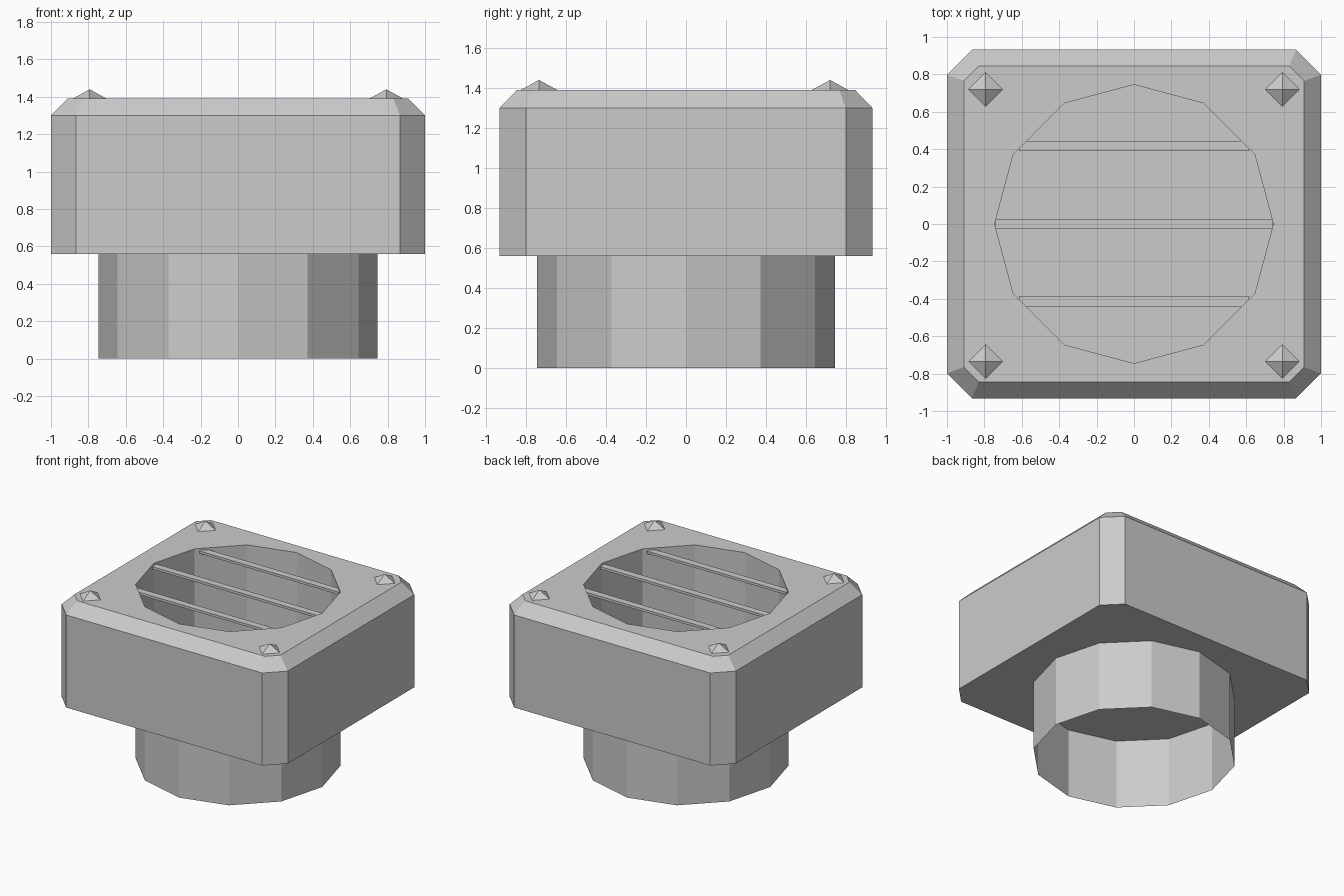
import bpy, bmesh, math

cube = bpy.data.objects.get("Cube")
if cube:
    bpy.data.objects.remove(cube, do_unlink=True)

grey = bpy.data.materials.new("light grey")
colour = (0.6, 0.6, 0.6, 1)
grey.use_nodes = True
grey.diffuse_color = colour
grey.node_tree.nodes["Principled BSDF"].inputs["Base Color"].default_value = colour

BASE, SHOULDER, TOP, RADIUS = 0.56, 1.3, 1.39, 0.745


def finish(name, bm):
    mesh = bpy.data.meshes.new(name)
    bm.to_mesh(mesh)
    bm.free()
    mesh.materials.append(grey)
    obj = bpy.data.objects.new(name, mesh)
    bpy.context.collection.objects.link(obj)


def ring(bm, points, z):
    return [bm.verts.new((x, y, z)) for x, y in points]


def skin(bm, lower, upper):
    for i in range(len(lower)):
        j = (i + 1) % len(lower)
        bm.faces.new((lower[i], lower[j], upper[j], upper[i]))


def cut_rectangle(x, y, cut):
    return [(x, cut - y), (x, y - cut), (x - cut, y), (cut - x, y),
            (-x, y - cut), (-x, cut - y), (cut - x, -y), (x - cut, -y)]


def circle(radius, sides):
    return [(radius * math.cos(i * math.tau / sides),
             radius * math.sin(i * math.tau / sides)) for i in range(sides)]


def loop_edges(bm, verts):
    return [bm.edges.get((verts[i - 1], verts[i])) for i in range(len(verts))]


# Housing with chamfered corners and a round well in its top
bm = bmesh.new()
outline = cut_rectangle(1, 0.932, 0.133)
bottom = ring(bm, outline, BASE)
shoulder = ring(bm, outline, SHOULDER)
rim = ring(bm, cut_rectangle(0.91, 0.845, 0.08), TOP)
well_top = ring(bm, circle(RADIUS, 12), TOP)
well_floor = ring(bm, circle(RADIUS, 12), BASE + 0.005)
bm.faces.new(bottom[::-1])
skin(bm, bottom, shoulder)
skin(bm, shoulder, rim)
skin(bm, well_top, well_floor)
bm.faces.new(well_floor)
bmesh.ops.triangle_fill(bm, use_beauty=True,
                        edges=loop_edges(bm, rim) + loop_edges(bm, well_top))
bmesh.ops.recalc_face_normals(bm, faces=bm.faces[:])
finish("housing", bm)

# Open collar under the housing
bm = bmesh.new()
skin(bm, ring(bm, circle(RADIUS, 12), 0), ring(bm, circle(RADIUS, 12), BASE))
finish("collar", bm)

# Slats across the well, with ends meeting its walls
for name, y, half in (("back", 0.417, 0.615), ("middle", 0, 0.74), ("front", -0.413, 0.615)):
    bm = bmesh.new()
    bmesh.ops.create_cube(bm, size=1)
    for v in bm.verts:
        v.co = (v.co.x * 2 * half, y + v.co.y * 0.055, TOP - 0.025 + v.co.z * 0.02)
    finish(name + "_slat", bm)

# Pointed studs at the corners
for side, x in (("left", 0.793), ("right", -0.793)):
    for end, y in (("back", 0.72), ("front", -0.735)):
        bm = bmesh.new()
        base = ring(bm, [(x + dx, y + dy) for dx, dy in circle(0.095, 4)], TOP - 0.002)
        tip = bm.verts.new((x, y, 1.44))
        for i in range(4):
            bm.faces.new((base[i - 1], base[i], tip))
        bm.faces.new(base[::-1])
        finish(f"{end}_{side}_stud", bm)
